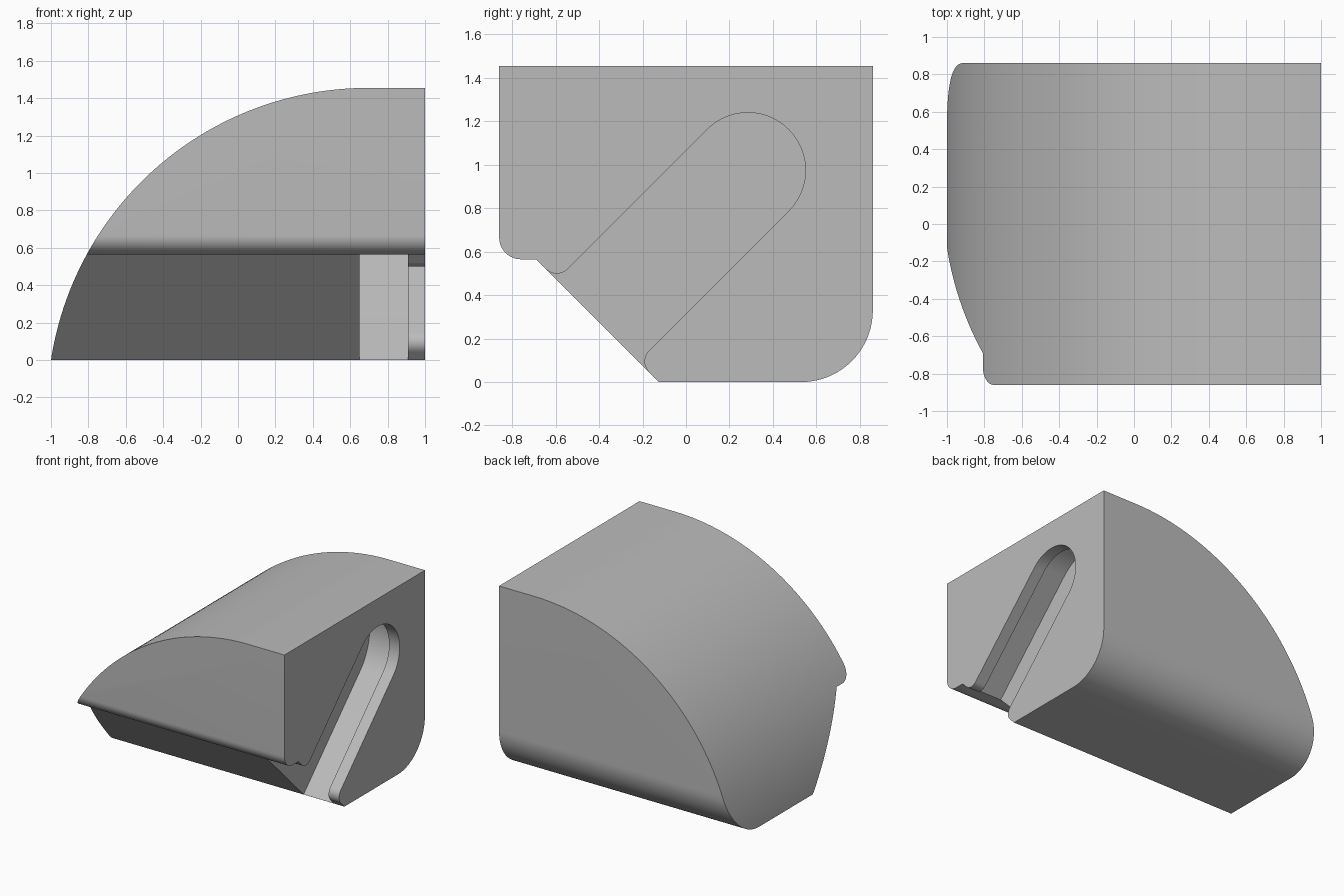
import bpy, bmesh
from math import sin, cos, radians, sqrt
from mathutils import Vector

if "Cube" in bpy.data.objects:
    bpy.data.objects.remove(bpy.data.objects["Cube"], do_unlink=True)

grey = bpy.data.materials.new("plain grey")
grey.use_nodes = True
GREY = (0.5, 0.5, 0.5, 1)
grey.diffuse_color = GREY
grey.node_tree.nodes["Principled BSDF"].inputs["Base Color"].default_value = GREY


def arc(cx, cy, r, start, end, steps):
    """Points on a circle arc, angles in degrees."""
    angles = [radians(start + (end - start) * i / steps) for i in range(steps + 1)]
    return [(cx + r * cos(a), cy + r * sin(a)) for a in angles]


def prism(name, points, place, offset):
    """Extrude a 2D outline, placed in space by a function."""
    bm = bmesh.new()
    face = bm.faces.new([bm.verts.new(place(*p)) for p in points])
    moved = bmesh.ops.extrude_face_region(bm, geom=[face])["geom"]
    verts = [g for g in moved if isinstance(g, bmesh.types.BMVert)]
    bmesh.ops.translate(bm, verts=verts, vec=offset)
    bmesh.ops.recalc_face_normals(bm, faces=bm.faces)
    mesh = bpy.data.meshes.new(name)
    bm.to_mesh(mesh)
    bm.free()
    mesh.materials.append(grey)
    obj = bpy.data.objects.new(name, mesh)
    bpy.context.collection.objects.link(obj)
    return obj


def combine(target, cutter, operation):
    """Apply a boolean and drop the cutter."""
    cutter.hide_render = True
    mod = target.modifiers.new("cut", "BOOLEAN")
    mod.operation, mod.object, mod.solver = operation, cutter, "EXACT"
    bpy.context.view_layer.objects.active = target
    bpy.ops.object.modifier_apply(modifier=mod.name)
    bpy.data.objects.remove(cutter, do_unlink=True)


# Block with side outline: nosed front, slanted underside, rounded rear foot
TOP, HALF = 1.455, 0.86
side = [(-HALF, TOP)]
side += arc(-0.76, 0.665, 0.1, 180, 270, 16)
side += [(-0.69, 0.565), (-0.125, 0)]
side += arc(0.53, 0.33, 0.33, 270, 360, 32)
side += [(HALF, TOP)]
body = prism("slotted_block", side, lambda y, z: Vector((-1.2, y, z)), (2.2, 0, 0))

# Curved back of the block, tangent to the flat top
cx = 0.695
cz = (TOP ** 2 - (cx + 1) ** 2) / (2 * TOP)
dome = [(1.1, -0.3), (1.1, TOP)] + arc(cx, cz, TOP - cz, 90, 182, 72)
dome_cutter = prism("dome_cutter", dome, lambda x, z: Vector((x, -1, z)), (0, 2, 0))
combine(body, dome_cutter, "INTERSECT")


# Diagonal T-slot: wide inner channel behind a narrow rounded mouth
def slot_place(x):
    s = 1 / sqrt(2)
    return lambda u, v: Vector((x, 0.285 - (u + v) * s, 0.975 + (v - u) * s))


mouth = 0.979
inner = arc(0, 0, 0.398, 90, 270, 40) + [(1.3, -0.398), (1.3, 0.398)]
combine(body, prism("channel_cutter", inner, slot_place(0.65), (0.26, 0, 0)), "DIFFERENCE")

R, F = 0.265, 0.07
lip = arc(0, 0, R, 90, 270, 40)
lip += arc(mouth - F, -R - F, F, 90, 0, 10)
lip += [(1.3, -R - F), (1.3, R + F)]
lip += arc(mouth - F, R + F, F, 0, -90, 10)
combine(body, prism("lip_cutter", lip, slot_place(0.9), (0.3, 0, 0)), "DIFFERENCE")

# Smooth curves, keep hard edges
bpy.ops.object.select_all(action="DESELECT")
body.select_set(True)
bpy.context.view_layer.objects.active = body
bpy.ops.object.shade_smooth_by_angle(angle=radians(25))
